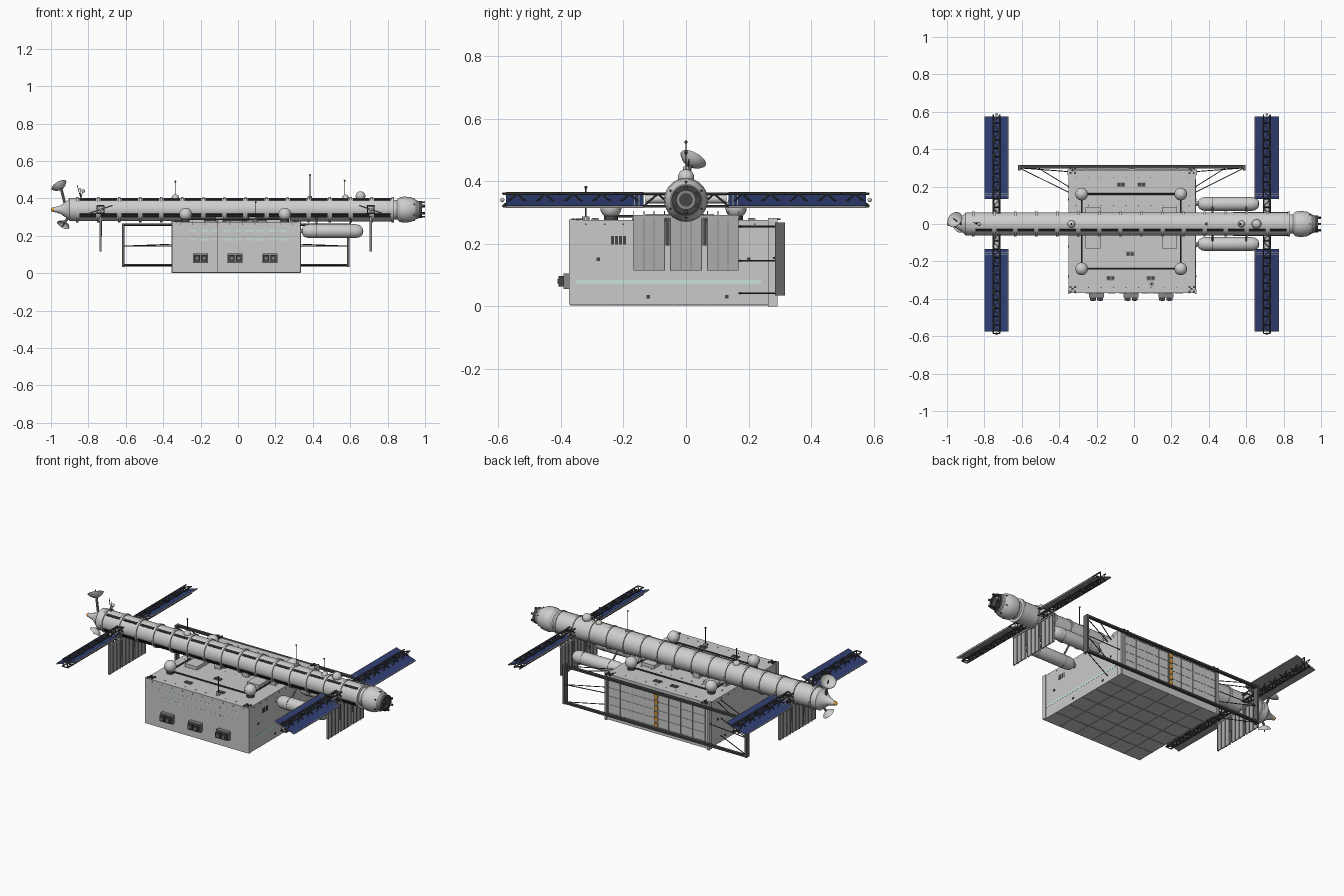
import bpy, bmesh, math
from mathutils import Vector, Matrix

cube = bpy.data.objects.get("Cube")
if cube:
    bpy.data.objects.remove(cube, do_unlink=True)


def material(name, r, g, b):
    m = bpy.data.materials.new(name)
    m.use_nodes = True
    m.diffuse_color = (r, g, b, 1)
    node = m.node_tree.nodes["Principled BSDF"]
    node.inputs["Base Color"].default_value = (r, g, b, 1)
    node.inputs["Roughness"].default_value = 0.7
    return m


HULL = material("hull grey", 0.59, 0.59, 0.59)
LIGHT = material("light grey", 0.62, 0.62, 0.61)
SOFT = material("soft grey", 0.42, 0.42, 0.42)
MID = material("mid grey", 0.25, 0.25, 0.25)
FRAME = material("frame grey", 0.13, 0.13, 0.13)
DARK = material("dark grey", 0.06, 0.06, 0.06)
BLACK = material("black", 0.02, 0.02, 0.022)
BLUE = material("solar blue", 0.03, 0.05, 0.18)
MINT = material("pale mint", 0.58, 0.78, 0.7)
AMBER = material("amber", 0.75, 0.36, 0.04)


class Part:
    """Collects primitives into one named object."""

    def __init__(self, name, *mats):
        self.name, self.mats, self.bm = name, mats, bmesh.new()

    def box(self, lo, hi, turn=None):
        lo, hi = Vector(lo), Vector(hi)
        m = Matrix.Translation((lo + hi) / 2) @ Matrix.Diagonal((*(hi - lo), 1))
        bmesh.ops.create_cube(self.bm, size=1, matrix=(turn @ m) if turn else m)
        return self

    def block(self, c, sx, sy, sz):
        h = Vector((sx, sy, sz)) / 2
        return self.box(Vector(c) - h, Vector(c) + h)

    def rod(self, a, b, r, sides=6):
        a, b = Vector(a), Vector(b)
        q = Vector((0, 0, 1)).rotation_difference(b - a).to_matrix().to_4x4()
        bmesh.ops.create_cone(self.bm, cap_ends=True, segments=sides, radius1=r, radius2=r,
                              depth=(b - a).length, matrix=Matrix.Translation((a + b) / 2) @ q)
        return self

    def ball(self, c, r):
        bmesh.ops.create_uvsphere(self.bm, u_segments=20, v_segments=12, radius=r,
                                  matrix=Matrix.Translation(c))
        return self

    def lathe(self, profile, origin, axis, sides=28):
        q = Vector((0, 0, 1)).rotation_difference(Vector(axis))
        rings = []
        for r, h in profile:
            rings.append([self.bm.verts.new(Vector(origin) + q @ Vector(
                (r * math.cos(t * math.tau / sides), r * math.sin(t * math.tau / sides), h)))
                for t in range(sides)])
        for p, n in zip(rings, rings[1:]):
            for i in range(sides):
                j = (i + 1) % sides
                self.bm.faces.new((p[i], p[j], n[j], n[i]))
        return self

    def done(self, rule=None):
        bmesh.ops.remove_doubles(self.bm, verts=self.bm.verts, dist=1e-5)
        bmesh.ops.recalc_face_normals(self.bm, faces=self.bm.faces)
        if rule:
            for f in self.bm.faces:
                f.material_index = rule(f)
        me = bpy.data.meshes.new(self.name)
        self.bm.to_mesh(me)
        self.bm.free()
        for m in self.mats:
            me.materials.append(m)
        me.shade_smooth()
        me.set_sharp_from_angle(angle=math.radians(32))
        bpy.context.collection.objects.link(bpy.data.objects.new(self.name, me))


ZC = 0.34          # spine height
X0, X1, Y0, Y1, TOP = -0.35, 0.33, -0.37, 0.285, 0.275   # hangar limits
XM = (X0 + X1) / 2

# Spine tube, tail cone and nose bulb in one turned profile
Part("spine", LIGHT).lathe(
    [(0, -0.985), (0.012, -0.985), (0.018, -0.965), (0.022, -0.95), (0.05, -0.91), (0.062, -0.9),
     (0.062, -0.86), (0.063, 0.83), (0.052, 0.835), (0.052, 0.85), (0.066, 0.865), (0.07, 0.89),
     (0.066, 0.925), (0.052, 0.95), (0, 0.955)],
    (0, 0, ZC), (1, 0, 0)).done()
Part("nose_collar", MID).lathe([(0.054, 0.946), (0.048, 0.958), (0.042, 0.978), (0, 0.978)],
                               (0, 0, ZC), (1, 0, 0)).done()
Part("tail_lamp", AMBER).ball((-0.988, 0, ZC), 0.012).done()

# Ribs and the dark panel strips between them
ribs, strips = Part("spine_ribs", LIGHT), Part("spine_panels", BLACK)
STEP = 0.1125
for i in range(16):
    x = -0.86 + i * STEP
    ribs.rod((x - 0.006, 0, ZC), (x + 0.006, 0, ZC), 0.068, 28)
    if i < 15:
        for angle, half in ((32, 0.007), (118, 0.009), (128, 0.004)):
            turn = Matrix.Translation((0, 0, ZC)) @ Matrix.Rotation(math.radians(angle), 4, 'X')
            strips.box((x + 0.012, -half, 0.06), (x + STEP - 0.012, half, 0.0645), turn)
ribs.done()
strips.done()

# Docking ring with petals, and fittings round the nose
dock, fittings = Part("docking_ring", DARK), Part("nose_fittings", DARK)
dock.lathe([(0.046, 0.968), (0.046, 0.984), (0.03, 0.984), (0.03, 0.968), (0.046, 0.968)],
           (0, 0, ZC), (1, 0, 0)).rod((0.97, 0, ZC), (0.981, 0, ZC), 0.022, 16)
for i in range(6):
    turn = Matrix.Translation((0, 0, ZC)) @ Matrix.Rotation(i * math.tau / 6, 4, 'X')
    dock.box((0.976, -0.006, 0.034), (1.0, 0.006, 0.043), turn)
    fittings.box((0.936, -0.003, 0.054), (0.946, 0.003, 0.06), turn)
dock.done()
fittings.done()

# Hangar body
Part("hangar", HULL).box((X0, Y0, 0.004), (X1, Y1, TOP)).done()
posts = Part("hangar_posts", HULL)
for x in (X0, X1):
    posts.box((x - 0.006, 0.262, 0), (x + 0.006, 0.292, 0.282))
    posts.box((x - 0.004, Y0 - 0.003, 0.006), (x + 0.004, Y0 + 0.02, TOP + 0.003))
posts.done()

# Underside and wall seams
under = Part("underside_seams", SOFT)
for i in range(1, 6):
    x, y = X0 + i * (X1 - X0) / 6, Y0 + i * (Y1 - Y0) / 6
    under.block((x, (Y0 + Y1) / 2, 0.003), 0.001, Y1 - Y0, 0.002)
    under.block((XM, y, 0.003), X1 - X0, 0.001, 0.002)
under.done()
Part("front_seam", DARK).box((-0.112, Y0 - 0.001, 0.01), (-0.11, Y0, TOP)).done()

# Corner pads, roof vents, side grille and rivets
marks, vents = Part("hangar_marks", DARK), Part("roof_vents", MID)
for x in (X0 + 0.022, X1 - 0.022):
    for y in (Y0 + 0.022, Y1):
        for sx, sy in ((-1, -1), (-1, 1), (1, -1), (1, 1), (0, 0)):
            marks.block((x + sx * 0.012, y + sy * 0.012, TOP + 0.003), 0.011, 0.011, 0.006)
for x, y in ((-0.07, 0.21), (0.04, 0.21), (-0.02, -0.16), (-0.125, -0.29), (0.09, -0.29)):
    vents.block((x, y, TOP + 0.003), 0.044, 0.024, 0.005)
    for s in (-0.011, 0.011):
        marks.block((x + s, y, TOP + 0.006), 0.015, 0.016, 0.002)
vents.done()
for i in range(4):
    marks.block((X1, -0.235 + i * 0.013, 0.211), 0.004, 0.009, 0.028)
for i in range(10):
    x, y = X0 + 0.04 + i * 0.067, Y0 + 0.05 + i * 0.06
    marks.block((x, Y0, 0.262), 0.005, 0.003, 0.005)
    for side in (X0, X1):
        marks.block((side, y, 0.262), 0.003, 0.005, 0.005)
    for row in (-0.34, -0.06, 0.1, 0.25):
        marks.block((x, row, TOP), 0.005, 0.005, 0.003)
for side in (X0, X1):
    for y, z in ((-0.28, 0.15), (-0.12, 0.03), (0.13, 0.03), (0.2, 0.15)):
        marks.block((side, y, z), 0.006, 0.011, 0.011)
marks.done()

# Pale guide stripes
stripes = Part("guide_stripes", MINT)
stripes.box((X1, -0.35, 0.071), (X1 + 0.0007, 0.24, 0.084))
for i in range(9):
    x = X0 + 0.09 + i * 0.06
    for z in (0.18, 0.228):
        stripes.box((x, Y0 - 0.0007, z - 0.004), (x + 0.042, Y0, z + 0.004))
stripes.done()

# Front observation bays
bays, snouts, lenses = Part("front_bays", MID), Part("front_bay_hoods", DARK), Part("front_bay_lenses", MID)
for x in (-0.2, -0.015, 0.17):
    bays.box((x - 0.04, Y0 - 0.022, 0.055), (x + 0.04, Y0, 0.105))
    for s in (-0.019, 0.019):
        snouts.box((x + s - 0.016, Y0 - 0.038, 0.063), (x + s + 0.016, Y0 - 0.02, 0.097))
        lenses.rod((x + s, Y0 - 0.041, 0.08), (x + s, Y0 - 0.037, 0.08), 0.007, 12)
bays.done()
snouts.done()
lenses.done()

# Roof blocks and saddles carrying the spine
roof = Part("roof_saddles", HULL)
for x in (-0.22, 0.19):
    roof.box((x - 0.04, -0.13, TOP), (x + 0.04, 0.09, TOP + 0.02))
for x in (-0.28, -0.1, 0.08, 0.26):
    roof.box((x - 0.02, -0.05, TOP - 0.005), (x + 0.02, 0.05, 0.31))
roof.done()

# Roof tanks joined by pipes
spheres, pipes = Part("roof_tanks", LIGHT), Part("roof_pipes", DARK)
corners = [(-0.28, 0.16), (0.25, 0.16), (0.25, -0.24), (-0.28, -0.24)]
for i, (x, y) in enumerate(corners):
    nx, ny = corners[(i + 1) % 4]
    spheres.ball((x, y, 0.315), 0.034)
    pipes.rod((x, y, TOP), (x, y, 0.29), 0.022, 12)
    pipes.rod((x, y, 0.288), (nx, ny, 0.288), 0.0045)
spheres.done()
pipes.done()

# Side fuel tanks
tanks, bands = Part("side_tanks", LIGHT), Part("side_tank_bands", MID)
for y in (-0.107, 0.107):
    tanks.lathe([(0, 0.34), (0.02, 0.345), (0.033, 0.36), (0.037, 0.38), (0.037, 0.63),
                 (0.033, 0.65), (0.02, 0.665), (0, 0.67)], (0, y, 0.225), (1, 0, 0), 20)
    tanks.rod((0.32, y, 0.225), (0.35, y, 0.225), 0.012, 10)
    for x in (0.42, 0.6):
        bands.rod((x - 0.002, y, 0.225), (x + 0.002, y, 0.225), 0.038, 20)
        bands.rod((x, y, 0.24), (x, y * 0.4, 0.3), 0.005)
tanks.done()
bands.done()

# Back door with ribs and a column of lamps
Part("back_door", HULL).box((X0 + 0.02, Y1, 0.045), (X1 - 0.02, Y1 + 0.008, 0.255)).done()
grid, lamps = Part("back_door_ribs", SOFT), Part("back_door_lamps", AMBER)
for i in range(9):
    grid.block((X0 + 0.02 + i * 0.08, Y1 + 0.008, 0.15), 0.003, 0.005, 0.21)
for i in range(5):
    grid.block((XM, Y1 + 0.008, 0.05 + i * 0.05), X1 - X0 - 0.04, 0.003, 0.002)
for i in range(6):
    lamps.block((XM, Y1 + 0.012, 0.065 + i * 0.034), 0.024, 0.008, 0.02)
grid.done()
lamps.done()
Part("lamp_strip", MID).block((XM, Y1 + 0.008, 0.15), 0.028, 0.006, 0.21).done()

# Back gantry frame and braces
rails, uprights, braces = Part("gantry_rails", DARK), Part("gantry_posts", FRAME), Part("gantry_braces", DARK)
for z in (0.042, 0.26):
    rails.box((-0.62, 0.297, z - 0.006), (0.595, 0.315, z + 0.006))
for x, wall, s in ((-0.614, X0, -1), (0.589, X1, 1)):
    uprights.box((x - 0.0065, 0.285, 0.034), (x + 0.0065, 0.316, 0.267))
    for z in (0.042, 0.145, 0.255):
        braces.rod((x, 0.3, z), (wall, 0.17, z), 0.0025)
    braces.rod((x - s * 0.1, 0.3, 0.255), (wall, 0.2, 0.255), 0.0025)
    braces.rod((x, 0.3, 0.145), (wall, 0.28, 0.155), 0.0025)
rails.done()
uprights.done()
braces.done()

# Solar wings: lattice mast, tilted panels, hub and hanging radiators
for label, cx, tilt in (("right", -0.735, -19), ("left", 0.71, 19)):
    mast = Part(label + "_wing_mast", DARK)
    for sx in (-0.018, 0.018):
        for sz in (-0.02, 0.02):
            mast.rod((cx + sx, -0.585, ZC + sz), (cx + sx, 0.585, ZC + sz), 0.004)
    n = 26
    for i in range(n):
        a, b = -0.585 + i * 1.17 / n, -0.585 + (i + 1) * 1.17 / n
        s = 0.02 if i % 2 else -0.02
        for e in (-0.018, 0.018):
            mast.rod((cx + e, a, ZC + s), (cx + e, b, ZC - s), 0.003, 4)
        for e in (-0.02, 0.02):
            mast.rod((cx - s, a, ZC + e), (cx + s, b, ZC + e), 0.004, 4)
            mast.rod((cx - 0.018, a, ZC + e), (cx + 0.018, a, ZC + e), 0.0035, 4)
    mast.done()
    panels, trim = Part(label + "_solar_panels", MID, BLUE), Part(label + "_panel_trim", SOFT)
    turn = Matrix.Translation((cx, 0, ZC)) @ Matrix.Rotation(math.radians(tilt), 4, 'Y')
    for y in (-0.355, 0.355):
        panels.box((-0.066, y - 0.22, -0.003), (0.066, y + 0.22, 0.003), turn)
        for x in (-0.066, 0.066):
            trim.box((x - 0.0015, y - 0.22, -0.004), (x + 0.0015, y + 0.22, 0.004), turn)
    for y in (-0.165, -0.15, 0.15, 0.165):
        trim.box((-0.065, y - 0.0015, 0.002), (0.065, y + 0.0015, 0.004), turn)
    panels.done(lambda f: 1 if f.normal.z > 0.5 else 0)
    trim.done()
    hub = Part(label + "_wing_hub", LIGHT).rod((cx, -0.13, ZC + 0.003), (cx, 0.13, ZC + 0.003), 0.014, 12)
    for sy in (-1, 1):
        hub.ball((cx, sy * 0.587, ZC), 0.007)
    hub.done()
    rad, fins = Part(label + "_radiators", SOFT), Part(label + "_radiator_fins", MID)
    for y in (-0.118, 0, 0.118):
        rad.block((cx, y, 0.2), 0.006, 0.1, 0.17)
        for k in (-0.049, -0.016, 0.016, 0.049):
            fins.block((cx, y + k, 0.21), 0.013, 0.003, 0.19)
    rad.block((cx, 0, 0.287), 0.014, 0.34, 0.009)
    for y in (-0.059, 0.059):
        fins.rod((cx, y, 0.195), (cx, y, 0.285), 0.007, 10)
    rad.done()
    fins.done()

# Dishes on the tail
dishes, arms = Part("tail_dishes", LIGHT), Part("dish_arms", MID)
for c, axis, r, foot in (((-0.945, 0.012, 0.45), (-0.45, 0.4, 0.75), 0.045, (-0.925, 0, 0.37)),
                         ((-0.925, -0.005, 0.275), (-0.4, -0.4, -0.75), 0.036, (-0.905, 0, 0.3))):
    dishes.lathe([(0, 0), (r * 0.4, r * 0.08), (r * 0.75, r * 0.3), (r, r * 0.6),
                  (r * 0.95, r * 0.62), (r * 0.7, r * 0.36), (r * 0.4, r * 0.16), (0, r * 0.08)],
                 c, axis, 24)
    d = Vector(axis).normalized()
    arms.rod(c, Vector(c) + d * r, 0.003).rod(foot, c, 0.007, 8)
dishes.done()
arms.done()

# Whip aerials and sensor domes
aerials, domes = Part("aerials", DARK), Part("sensor_domes", LIGHT)
for x, y, lo, hi in ((-0.335, 0, 0.4, 0.49), (0.385, 0, 0.4, 0.525), (0.57, 0, 0.4, 0.495), (0.095, -0.32, TOP, 0.38)):
    aerials.rod((x, y, lo), (x, y, hi), 0.002).ball((x, y, hi), 0.005)
    domes.rod((x, y, lo), (x, y, lo + 0.012), 0.012, 10)
for x, z in ((-0.86, 0.47), (-0.83, 0.44), (-0.845, 0.455)):
    aerials.rod((-0.84, 0, 0.4), (x, 0.01, z), 0.002)
for x, z, r in ((0.655, 0.412, 0.026), (0.575, 0.402, 0.018), (-0.335, 0.402, 0.02), (-0.828, 0.44, 0.01)):
    domes.ball((x, 0, z), r)
aerials.done()
domes.done()
